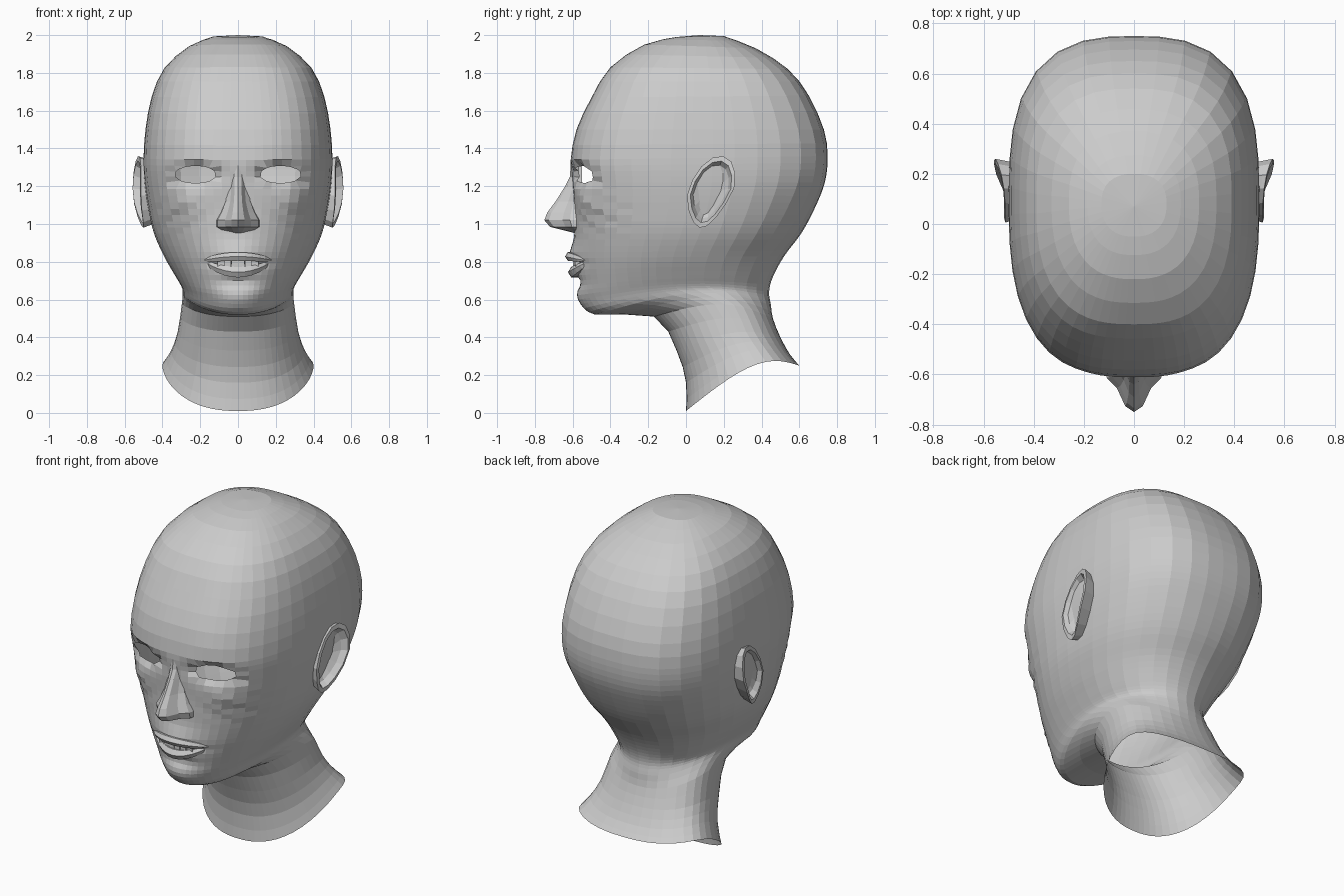
import bpy, bmesh, math

cube = bpy.data.objects.get("Cube")
if cube:
    bpy.data.objects.remove(cube, do_unlink=True)

skin = bpy.data.materials.new("light grey")
skin.use_nodes = True
GREY = (0.6, 0.6, 0.6, 1)
skin.diffuse_color = GREY
skin.node_tree.nodes["Principled BSDF"].inputs["Base Color"].default_value = GREY


def finish(bm, name):
    """Turn a bmesh into a flat shaded object."""
    bmesh.ops.recalc_face_normals(bm, faces=bm.faces)
    mesh = bpy.data.meshes.new(name)
    bm.to_mesh(mesh)
    bm.free()
    mesh.materials.append(skin)
    obj = bpy.data.objects.new(name, mesh)
    bpy.context.collection.objects.link(obj)


def loft(rings, closed=True, cap_start=False, cap_end=False):
    """Join rows of points with quads."""
    bm = bmesh.new()
    rows = [[bm.verts.new(p) for p in ring] for ring in rings]
    n = len(rows[0])
    for a, b in zip(rows, rows[1:]):
        for i in range(n if closed else n - 1):
            j = (i + 1) % n
            bm.faces.new((a[i], b[i], b[j], a[j]))
    if cap_start:
        bm.faces.new(rows[0])
    if cap_end:
        bm.faces.new(rows[-1][::-1])
    return bm


def spline(a, b, c, d, t):
    """Catmull-Rom blend of four key rows."""
    return [0.5 * (2 * q + (r - p) * t + (2 * p - 5 * q + 4 * r - s) * t * t
                   + (3 * q - p - 3 * r + s) * t ** 3)
            for p, q, r, s in zip(a, b, c, d)]


# Head and neck key rings: front y, front z, back y, back z, half width, squareness, bow
KEYS = [
    (-.05, 1.99, .20, 1.995, .13, 2.4, 0),
    (-.22, 1.95, .37, 1.93, .26, 2.5, 0),
    (-.40, 1.83, .54, 1.82, .39, 2.7, 0),
    (-.50, 1.67, .65, 1.68, .457, 2.8, 0),
    (-.58, 1.5, .73, 1.5, .49, 2.8, 0),
    (-.61, 1.34, .75, 1.36, .50, 2.8, 0),
    (-.60, 1.22, .735, 1.22, .495, 2.7, 0),
    (-.59, 1.08, .68, 1.08, .475, 2.5, 0),
    (-.59, .95, .61, .95, .445, 2.3, 0),
    (-.59, .82, .52, .83, .39, 2.2, 0),
    (-.575, .70, .46, .72, .335, 2.2, .02),
    (-.56, .60, .44, .64, .30, 2.1, .05),
    (-.48, .52, .45, .57, .293, 2.1, .09),
    (-.17, .51, .46, .50, .298, 2.2, .07),
    (-.05, .33, .50, .40, .32, 2.3, .06),
    (0, .16, .55, .31, .355, 2.3, .09),
    (0, .01, .60, .25, .40, 2.3, .12),
]
SEGMENTS = 44


def ring_points(key):
    fy, fz, by, bz, half, power, bow = key
    points = []
    for i in range(SEGMENTS):
        a = math.tau * i / SEGMENTS
        t = a - 0.4 * math.sin(a)          # denser towards the face
        s, c = math.sin(t), math.cos(t)
        r = (abs(s) ** power + abs(c) ** power) ** (-1 / power)
        u = (1 - c * r) / 2
        arch = math.sin(math.pi * u)
        points.append((half * s * r, fy + (by - fy) * (u + (.02 + .6 * bow) * arch),
                       fz + (bz - fz) * u + bow * arch))
    return points


rows = []
for i in range(len(KEYS) - 1):
    steps = 4 if 5 <= i <= 11 else 2
    for k in range(steps):
        rows.append(spline(KEYS[max(i - 1, 0)], KEYS[i], KEYS[i + 1],
                           KEYS[min(i + 2, len(KEYS) - 1)], k / steps))
rows.append(KEYS[-1])
head = loft([ring_points(r) for r in rows])

# Crown
edge = list(head.verts)[:SEGMENTS]
crown = head.verts.new((0, .07, 2.0))
for i in range(SEGMENTS):
    head.faces.new((crown, edge[i], edge[(i + 1) % SEGMENTS]))

# Facial relief: x, z, spread x, spread z, push in y
RELIEF = [
    (.20, 1.37, .12, .03, -.015),   # brow
    (.21, 1.265, .09, .05, .075),   # eye socket
    (.29, 1.11, .08, .06, -.018),   # cheekbone
    (0, .84, .12, .06, -.025),      # muzzle
    (0, .79, .12, .018, .04),       # mouth slot
    (0, .69, .10, .025, .02),       # chin crease
    (0, .60, .10, .04, -.012),      # chin
]
for v in head.verts:
    x, y, z = abs(v.co.x), v.co.y, v.co.z
    if y < -.2 and z > .53:
        for cx, cz, sx, sz, push in RELIEF:
            v.co.y += push * math.exp(-((x - cx) / sx) ** 2 - ((z - cz) / sz) ** 2)
        crease = math.exp(-((x - .32) / .1) ** 2 - ((z - 1.06) / .09) ** 2)
        v.co.y += .009 * crease * math.sin(60 * z + 45 * x)

# Eye openings
EYE_X, EYE_Z, EYE_W, EYE_H = .225, 1.262, .11, .046


def eye_radius(p):
    return math.hypot((abs(p.x) - EYE_X) / EYE_W, (p.z - EYE_Z) / EYE_H)


holes = [f for f in head.faces
         if f.calc_center_median().y < -.2 and eye_radius(f.calc_center_median()) < 1]
bmesh.ops.delete(head, geom=holes, context="FACES")
for v in head.verts:
    if v.is_boundary and v.co.y < -.2 and v.co.z > 1:
        side = 1 if v.co.x > 0 else -1
        r = eye_radius(v.co)
        v.co.x = side * (EYE_X + (abs(v.co.x) - EYE_X) / r)
        v.co.z = EYE_Z + (v.co.z - EYE_Z) / r
finish(head, "head_and_neck")

# Nose: height, ridge y, half width
NOSE = [(1.32, -.61, .06), (1.25, -.615, .06), (1.2, -.64, .06), (1.12, -.69, .07),
        (1.06, -.735, .095), (1.02, -.75, .118), (.985, -.72, .118), (.97, -.66, .095),
        (.95, -.58, .06)]
HALF = [(1, 0), (.92, .32), (.58, .52), (.3, .88), (0, 1)]
section = [(-s, h) for s, h in HALF] + HALF[-2::-1]
nose = loft([[(w * s, -.55 + (y + .55) * h, z) for s, h in section]
             for z, y, w in NOSE], closed=False)
finish(nose, "nose")


# Lips: tapered tubes bent round the mouth
def lip(name, z, corner_z, thick, y):
    rings = []
    for i in range(11):
        s = -1 + i / 5
        r = .004 + thick * math.sqrt(1 - s * s)
        rings.append([(.18 * s, y + .08 * s * s + 1.1 * r * math.cos(a),
                       z + (corner_z - z) * s * s + r * math.sin(a))
                      for a in (math.tau * k / 6 for k in range(6))])
    finish(loft(rings, cap_start=True, cap_end=True), name)


lip("upper_lip", .828, .808, .022, -.612)
lip("lower_lip", .745, .80, .028, -.59)

# Teeth
teeth = bmesh.new()
for i in range(6):
    x = (i - 2.5) * .036
    made = bmesh.ops.create_cube(teeth, size=1)["verts"]
    bmesh.ops.scale(teeth, vec=(.035, .03, .06), verts=made)
    bmesh.ops.translate(teeth, vec=(x, -.585 + 2 * x * x, .79), verts=made)
finish(teeth, "upper_teeth")

# Ears: size, outward shift, flare towards the back
EAR_LOOPS = [(.85, -.03, 0), (.97, .015, .035), (1, .025, .045), (.86, .03, .04),
             (.74, .008, .025), (.45, -.002, .005)]


def ear(name, side):
    rings = []
    for size, out, flare in EAR_LOOPS:
        ring = []
        for k in range(14):
            a = math.tau * k / 14
            c, s = math.cos(a), math.sin(a)
            back = .5 + .5 * c
            # the lobe narrows and lies closer to the head
            width = .125 if s > 0 else .125 * (1 + .3 * s)
            tuck = .012 * s * s if s > 0 else .032 * s * s
            y = .13 + size * (width * c + .04 * s)
            z = 1.17 + size * (.19 * s + .02 * c)
            ring.append((side * (.488 + out + flare * back - tuck), y, z))
        rings.append(ring)
    finish(loft(rings, cap_end=True), name)


ear("left_ear", 1)
ear("right_ear", -1)
